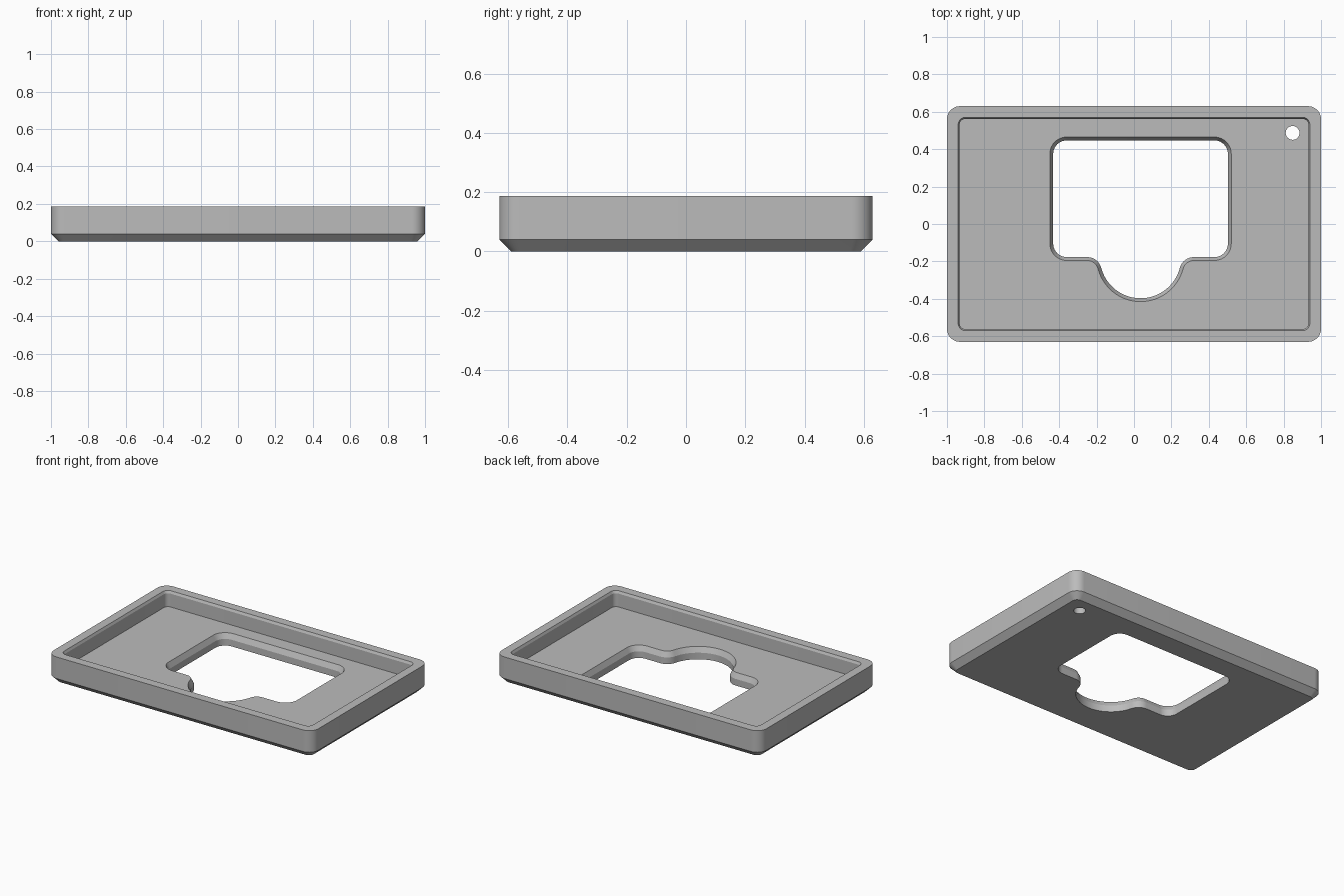
import bpy
import bmesh
import math

cube = bpy.data.objects.get("Cube")
if cube:
    bpy.data.objects.remove(cube, do_unlink=True)

grey = bpy.data.materials.new("plain grey")
grey.use_nodes = True
colour = (0.5, 0.5, 0.5, 1)
grey.diffuse_color = colour
grey.node_tree.nodes["Principled BSDF"].inputs["Base Color"].default_value = colour


def arc(cx, cy, r, start, end, steps=10):
    """Points along an arc, angles in degrees."""
    pts = []
    for i in range(steps + 1):
        a = math.radians(start + (end - start) * i / steps)
        pts.append((cx + r * math.cos(a), cy + r * math.sin(a)))
    return pts


def rounded_rect(hx, hy, r):
    pts = []
    for i, (sx, sy) in enumerate([(1, 1), (-1, 1), (-1, -1), (1, -1)]):
        pts += arc(sx * (hx - r), sy * (hy - r), r, i * 90, i * 90 + 90)
    return pts


def window_outline(d):
    """Rounded rectangle with a round scoop in front, inset by d."""
    left, right, front, back, r = -0.45, 0.52, -0.195, 0.465, 0.09
    cx, cy, scoop, fillet = 0.035, -0.18, 0.235, 0.06
    fy = front - fillet
    dx = math.sqrt((scoop + fillet) ** 2 - (fy - cy) ** 2)
    tilt = math.degrees(math.atan2(cy - fy, dx))
    rc = r - d
    pts = arc(right - r, back - r, rc, 0, 90)
    pts += arc(left + r, back - r, rc, 90, 180)
    pts += arc(left + r, front + r, rc, 180, 270)
    pts += arc(cx - dx, fy, fillet + d, 90, tilt)
    pts += arc(cx, cy, scoop - d, 180 + tilt, 360 - tilt, 32)[1:-1]
    pts += arc(cx + dx, fy, fillet + d, 180 - tilt, 90)
    pts += arc(right - r, front + r, rc, 270, 360)
    return pts


def loft(name, layers):
    """Solid through matching outlines, given as (outline, height)."""
    bm = bmesh.new()
    rings = [[bm.verts.new((x, y, z)) for x, y in pts] for pts, z in layers]
    for low, high in zip(rings, rings[1:]):
        n = len(low)
        for i in range(n):
            j = (i + 1) % n
            bm.faces.new((low[i], low[j], high[j], high[i]))
    bm.faces.new(rings[0][::-1])
    bm.faces.new(rings[-1])
    bmesh.ops.recalc_face_normals(bm, faces=bm.faces)
    mesh = bpy.data.meshes.new(name)
    bm.to_mesh(mesh)
    bm.free()
    mesh.materials.append(grey)
    obj = bpy.data.objects.new(name, mesh)
    bpy.context.collection.objects.link(obj)
    return obj


HEIGHT, FLOOR, CHAMFER = 0.187, 0.08, 0.04

# Tray body with chamfered underside
tray = loft("tray", [
    (rounded_rect(1 - CHAMFER, 0.63 - CHAMFER, 0.035), 0),
    (rounded_rect(1, 0.63, 0.07), CHAMFER),
    (rounded_rect(1, 0.63, 0.07), HEIGHT)])

# Cavity with a slim bevel at the rim
cavity = loft("cavity_cutter", [
    (rounded_rect(0.932, 0.562, 0.03), FLOOR),
    (rounded_rect(0.932, 0.562, 0.03), HEIGHT - 0.016),
    (rounded_rect(0.94, 0.57, 0.038), HEIGHT),
    (rounded_rect(0.94, 0.57, 0.038), HEIGHT + 0.1)])

# Window: straight below, flared toward the floor's upper side
window = loft("window_cutter", [
    (window_outline(0.018), -0.1),
    (window_outline(0.018), 0.045),
    (window_outline(0), FLOOR),
    (window_outline(0), FLOOR + 0.05)])

# Small round hole in the back corner
circle = arc(0.848, 0.487, 0.037, 0, 360, 32)[:-1]
hole = loft("hole_cutter", [(circle, -0.1), (circle, HEIGHT)])

bpy.context.view_layer.objects.active = tray
for cutter in (cavity, window, hole):
    mod = tray.modifiers.new(cutter.name, "BOOLEAN")
    mod.operation = "DIFFERENCE"
    mod.solver = "EXACT"
    mod.object = cutter
    bpy.ops.object.modifier_apply(modifier=mod.name)
    bpy.data.objects.remove(cutter, do_unlink=True)

bpy.ops.object.select_all(action="DESELECT")
tray.select_set(True)
bpy.ops.object.shade_smooth_by_angle(angle=math.radians(20))
